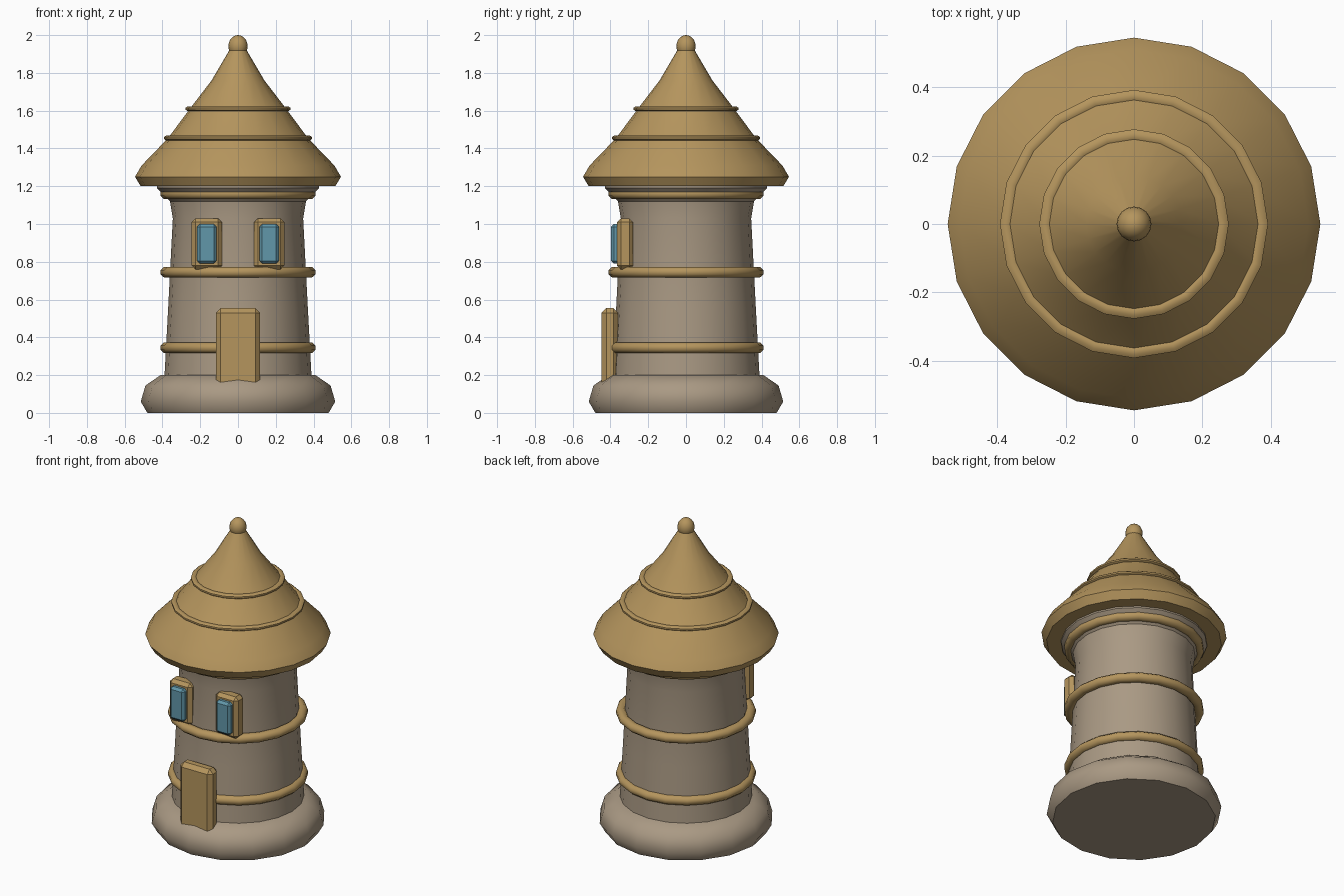
import bpy
import bmesh
import math

cube = bpy.data.objects.get("Cube")
if cube:
    bpy.data.objects.remove(cube, do_unlink=True)


def material(name, rgb):
    m = bpy.data.materials.new(name)
    m.use_nodes = True
    m.diffuse_color = (*rgb, 1)
    m.node_tree.nodes["Principled BSDF"].inputs["Base Color"].default_value = (*rgb, 1)
    return m


stone = material("warm grey stone", (0.40, 0.32, 0.23))
wood = material("golden wood", (0.46, 0.30, 0.11))
glass = material("blue glass", (0.12, 0.31, 0.40))


def finish(name, bm, mat, angle):
    """Turn a bmesh into a shaded, coloured object."""
    bmesh.ops.recalc_face_normals(bm, faces=bm.faces)
    mesh = bpy.data.meshes.new(name)
    bm.to_mesh(mesh)
    bm.free()
    mesh.materials.append(mat)
    ob = bpy.data.objects.new(name, mesh)
    bpy.context.collection.objects.link(ob)
    bpy.ops.object.select_all(action="DESELECT")
    ob.select_set(True)
    bpy.context.view_layer.objects.active = ob
    bpy.ops.object.shade_smooth_by_angle(angle=math.radians(angle))
    return ob


def lathe(name, profile, mat, sides=20, closed=False, angle=30):
    """Revolve (radius, height) points; cap the ends unless the profile is a loop."""
    bm = bmesh.new()
    rings = []
    for r, z in profile:
        turns = [2 * math.pi * i / sides for i in range(sides)]
        rings.append([bm.verts.new((r * math.cos(a), r * math.sin(a), z)) for a in turns])
    pairs = list(zip(rings, rings[1:]))
    if closed:
        pairs.append((rings[-1], rings[0]))
    else:
        bm.faces.new(rings[0])
        bm.faces.new(rings[-1])
    for low, high in pairs:
        for i in range(sides):
            j = (i + 1) % sides
            bm.faces.new((low[i], low[j], high[j], high[i]))
    return finish(name, bm, mat, angle)


def hoop(name, radius, z, height, depth):
    """Rounded band with an eight-sided section."""
    section = []
    for i in range(8):
        a = math.pi * (i + 0.5) / 4
        section.append((radius - depth + depth * math.cos(a) / math.cos(math.pi / 8),
                        z + height / 2 * math.sin(a) / math.cos(math.pi / 8)))
    return lathe(name, section, wood, closed=True, angle=50)


def block(name, low, high, mat, bevel):
    """Chamfered box between two corners."""
    bm = bmesh.new()
    bmesh.ops.create_cube(bm, size=1)
    for v in bm.verts:
        v.co = [(a + b) / 2 + c * (b - a) for a, b, c in zip(low, high, v.co)]
    bmesh.ops.bevel(bm, geom=bm.edges[:], offset=bevel, segments=1, affect="EDGES")
    return finish(name, bm, mat, 30)


# Stone foundation and tower
lathe("foundation", [(0.48, 0), (0.515, 0.06), (0.49, 0.145), (0.41, 0.2)], stone, 16, angle=50)
lathe("tower_wall", [(0.39, 0.18), (0.37, 0.55), (0.345, 1.03), (0.36, 1.12), (0.43, 1.19),
                     (0.43, 1.21)], stone)

# Wooden hoops round the tower
for name, z in (("lower_hoop", 0.345), ("middle_hoop", 0.745), ("upper_hoop", 1.16)):
    hoop(name, 0.41, z, 0.055, 0.03)

# Roof with two ridges and a finial
lathe("roof", [(0.515, 1.2), (0.545, 1.25), (0.51, 1.31), (0.37, 1.455), (0.255, 1.61),
               (0.14, 1.76), (0.04, 1.93)], wood)
hoop("lower_roof_ridge", 0.392, 1.455, 0.025, 0.018)
hoop("upper_roof_ridge", 0.277, 1.61, 0.025, 0.018)
bm = bmesh.new()
bmesh.ops.create_uvsphere(bm, u_segments=16, v_segments=10, radius=0.051)
bmesh.ops.scale(bm, vec=(1, 1, 1.16), verts=bm.verts)
bmesh.ops.translate(bm, vec=(0, 0, 1.941), verts=bm.verts)
finish("finial", bm, wood, 50)

# Front door
block("door", (-0.117, -0.447, 0.12), (0.117, -0.36, 0.555), wood, 0.025)

# Pair of framed windows
for side, x in (("right", -0.165), ("left", 0.165)):
    block(side + "_window_frame", (x - 0.08, -0.365, 0.76), (x + 0.08, -0.28, 1.03), wood, 0.02)
    block(side + "_window_glass", (x - 0.052, -0.397, 0.79), (x + 0.052, -0.34, 1.0), glass, 0.015)
